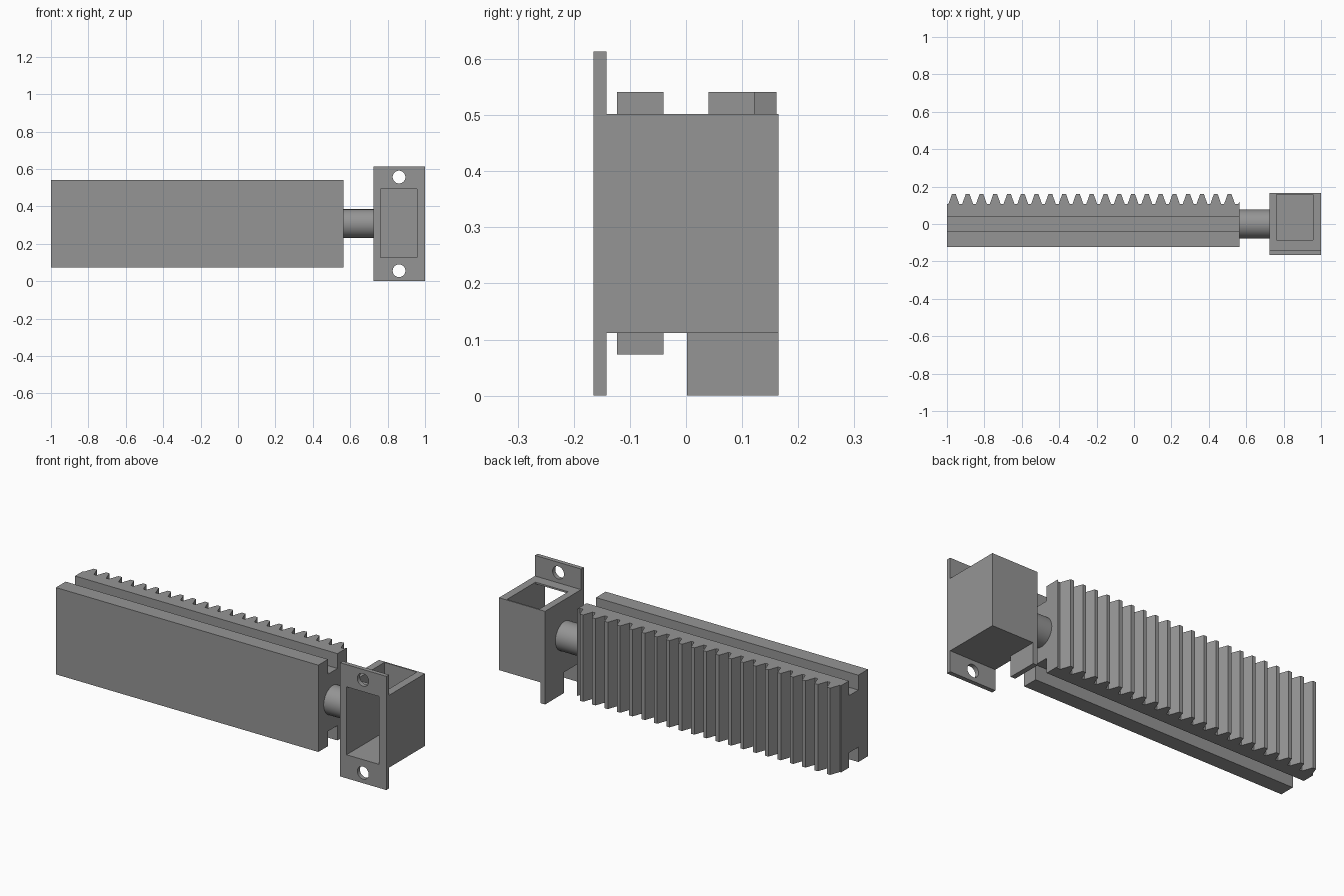
import bpy
import bmesh
import math

cube = bpy.data.objects.get("Cube")
if cube:
    bpy.data.objects.remove(cube, do_unlink=True)

steel = bpy.data.materials.new("plain_grey")
steel.use_nodes = True
grey = (0.3, 0.3, 0.3, 1)
steel.diffuse_color = grey
steel.node_tree.nodes["Principled BSDF"].inputs["Base Color"].default_value = grey


def finish(name, bm):
    bmesh.ops.recalc_face_normals(bm, faces=bm.faces)
    mesh = bpy.data.meshes.new(name)
    bm.to_mesh(mesh)
    bm.free()
    mesh.materials.append(steel)
    obj = bpy.data.objects.new(name, mesh)
    bpy.context.collection.objects.link(obj)
    return obj


def prism(name, outline, z0, z1):
    """Extrude an outline in x, y from z0 up to z1."""
    bm = bmesh.new()
    face = bm.faces.new([bm.verts.new((x, y, z0)) for x, y in outline])
    top = bmesh.ops.extrude_face_region(bm, geom=[face])["geom"]
    verts = [g for g in top if isinstance(g, bmesh.types.BMVert)]
    bmesh.ops.translate(bm, verts=verts, vec=(0, 0, z1 - z0))
    return finish(name, bm)


def box(name, x0, x1, y0, y1, z0, z1):
    return prism(name, [(x0, y0), (x1, y0), (x1, y1), (x0, y1)], z0, z1)


def cylinder(name, axis, centre, radius, length, sides=48):
    bm = bmesh.new()
    bmesh.ops.create_cone(bm, cap_ends=True, segments=sides, radius1=radius,
                          radius2=radius, depth=length)
    obj = finish(name, bm)
    obj.location = centre
    if axis == "x":
        obj.rotation_euler.y = math.pi / 2
    else:
        obj.rotation_euler.x = math.pi / 2
    return obj


def cut(obj, cutters):
    """Subtract the cutters, keep the result and remove them."""
    for c in cutters:
        c.hide_render = True
        mod = obj.modifiers.new("cut", "BOOLEAN")
        mod.operation = "DIFFERENCE"
        mod.solver = "EXACT"
        mod.object = c
    bpy.context.view_layer.update()
    deps = bpy.context.evaluated_depsgraph_get()
    mesh = bpy.data.meshes.new_from_object(obj.evaluated_get(deps))
    obj.modifiers.clear()
    obj.data = mesh
    for c in cutters:
        bpy.data.objects.remove(c, do_unlink=True)


# Toothed rack: straight-sided teeth along the back
left, right, front = -1.0, 0.565, -0.123
root, tip, pitch = 0.107, 0.161, 0.0737
half_root, half_tip = 0.029, 0.0098
outline = [(right, front), (left, front), (left, root)]
for i in range(21):
    c = left + pitch * (i + 0.5)
    outline += [(c - half_root, root), (c - half_tip, tip),
                (c + half_tip, tip), (c + half_root, root)]
# the next tooth is cut off by the end of the rack
outline += [(right - 0.007, root), (right, 0.122)]
rack = prism("toothed_rack", outline, 0.073, 0.541)

# Guide slots along the top and bottom
slot_depth = 0.08
cut(rack, [box("slot_cutter", -1.1, 0.7, -0.04, 0.04, z0, z1)
           for z0, z1 in ((0, 0.073 + slot_depth), (0.541 - slot_depth, 0.6))])

# Round rod between rack and housing
rod = cylinder("connecting_rod", "x", (0.645, 0, 0.308), 0.077, 0.16)
bpy.ops.object.select_all(action="DESELECT")
rod.select_set(True)
bpy.context.view_layer.objects.active = rod
bpy.ops.object.shade_smooth_by_angle(angle=math.radians(30))

# Front mounting plate with a window and two screw holes
plate = box("mounting_plate", 0.725, 1, -0.165, -0.142, 0, 0.613)
cutters = [box("window_cutter", 0.763, 0.957, -0.2, -0.1, 0.127, 0.493)]
for z in (0.056, 0.557):
    cutters.append(cylinder("hole_cutter", "y", (0.861, -0.155, z), 0.034, 0.1))
cut(plate, cutters)

# Housing, open to the front and to the top
housing = box("housing", 0.725, 1, -0.142, 0.165, 0.112, 0.502)
cut(housing, [box("cavity_cutter", 0.763, 0.957, -0.2, 0.157, 0.127, 0.493),
              box("top_cutter", 0.763, 0.957, -0.085, 0.157, 0.4, 0.6)])

# Tab hanging below the housing on the rack side
box("lower_tab", 0.725, 0.752, 0.002, 0.165, 0, 0.112)
